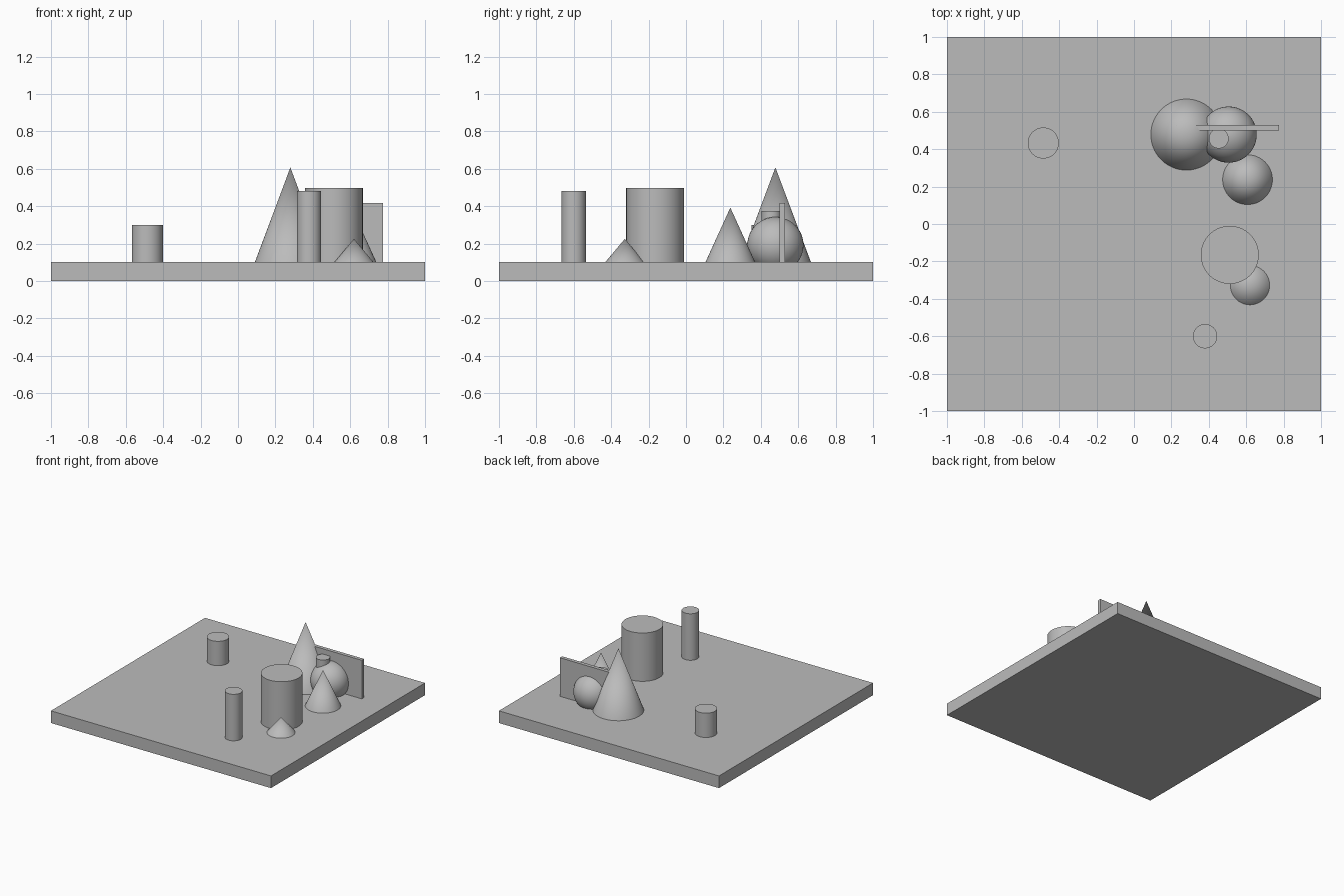
import bpy
import math

cube = bpy.data.objects.get("Cube")
if cube:
    bpy.data.objects.remove(cube, do_unlink=True)

# One plain grey for everything
GREY = (0.5, 0.5, 0.5, 1)
grey = bpy.data.materials.new("plain grey")
grey.use_nodes = True
grey.diffuse_color = GREY
grey.node_tree.nodes["Principled BSDF"].inputs["Base Color"].default_value = GREY

BASE = 0.10   # top of the base slab
SIDES = 64


def finish(name, smooth=True):
    obj = bpy.context.object
    obj.name = name
    obj.data.materials.append(grey)
    if smooth:
        bpy.ops.object.shade_smooth_by_angle(angle=math.radians(35))


def box(name, x, y, z):
    """Box given by its (low, high) range on each axis."""
    bpy.ops.mesh.primitive_cube_add(size=1, location=[sum(r) / 2 for r in (x, y, z)])
    bpy.context.object.scale = [r[1] - r[0] for r in (x, y, z)]
    bpy.ops.object.transform_apply(location=False, rotation=False, scale=True)
    finish(name, smooth=False)


def column(name, x, y, radius, top):
    bpy.ops.mesh.primitive_cylinder_add(vertices=SIDES, radius=radius, depth=top - BASE,
                                        location=(x, y, (top + BASE) / 2))
    finish(name)


def cone(name, x, y, radius, top):
    bpy.ops.mesh.primitive_cone_add(vertices=SIDES, radius1=radius, radius2=0,
                                    depth=top - BASE, location=(x, y, (top + BASE) / 2))
    finish(name)


# Base slab and upright wall that runs through the tall cone
box("base_slab", (-1, 1), (-1, 1), (0, BASE))
box("wall_panel", (0.228, 0.775), (0.50, 0.53), (BASE, 0.417))

# Cylinders
column("short_column", -0.485, 0.433, 0.083, 0.30)
column("wide_column", 0.512, -0.165, 0.155, 0.497)
column("thin_column", 0.38, -0.60, 0.065, 0.482)
column("buried_column", 0.453, 0.457, 0.053, 0.374)

# Cones
cone("tall_cone", 0.28, 0.478, 0.19, 0.607)
cone("medium_cone", 0.607, 0.237, 0.133, 0.392)
cone("small_cone", 0.62, -0.327, 0.105, 0.225)

# Ball sunk slightly into the slab
bpy.ops.mesh.primitive_uv_sphere_add(segments=SIDES, ring_count=32, radius=0.15,
                                     location=(0.506, 0.478, 0.192))
finish("ball")
